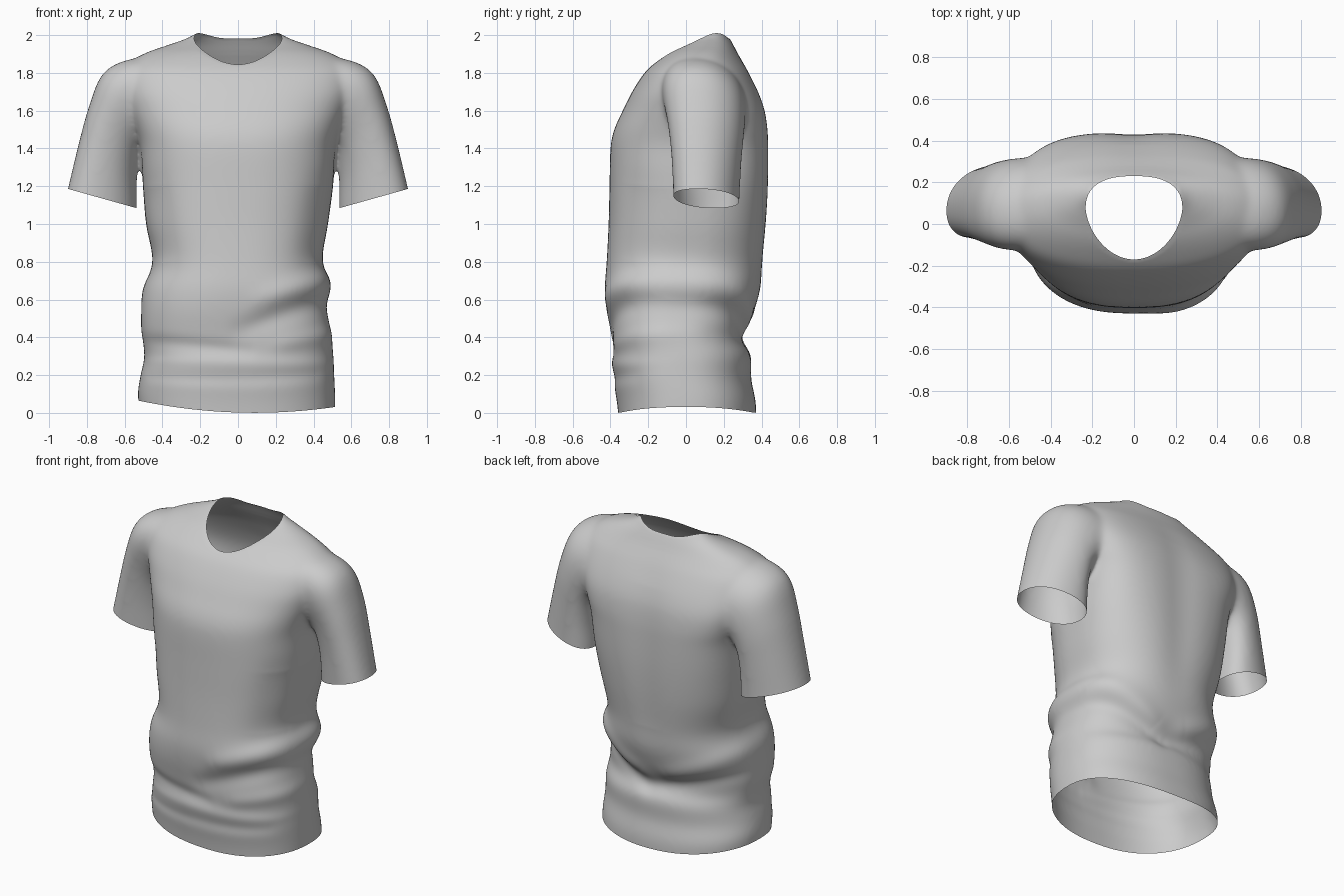
import bpy, bmesh, math
from mathutils import Vector

if "Cube" in bpy.data.objects:
    bpy.data.objects.remove(bpy.data.objects["Cube"])

SEG = 72


def spow(v, n):
    return math.copysign(abs(v) ** (2 / n), v)


def ring(center, u, v, n_front, n_back):
    """Superellipse around center with half axes u and v."""
    pts = []
    for i in range(SEG):
        t = 2 * math.pi * i / SEG
        n = n_back if math.sin(t) > 0 else n_front
        pts.append(center + u * spow(math.cos(t), n) + v * spow(math.sin(t), n))
    return pts


def spline(rows, steps=4):
    """Catmull-Rom interpolation between table rows."""
    out = []
    for i in range(len(rows) - 1):
        p = [rows[max(0, min(len(rows) - 1, i + k))] for k in (-1, 0, 1, 2)]
        for s in range(steps):
            t = s / steps
            out.append([b + .5 * t * (c - a + t * (2 * a - 5 * b + 4 * c - d
                        + t * (3 * (b - c) + d - a))) for a, b, c, d in zip(*p)])
    return out + [list(rows[-1])]


def loft(bm, rings):
    """Closed solid skinned through a list of rings."""
    loops = [[bm.verts.new(p) for p in r] for r in rings]
    for a, b in zip(loops, loops[1:]):
        for i in range(SEG):
            j = (i + 1) % SEG
            bm.faces.new((a[i], a[j], b[j], b[i]))
    bm.faces.new(loops[0][::-1])
    bm.faces.new(loops[-1])


# Torso: z, left x, right x, front y, back y, squareness of the back
TORSO = [
    (-0.10, -.52, .515, -.35, .37, 2.3), (0.05, -.53, .515, -.365, .37, 2.3),
    (0.18, -.515, .51, -.385, .345, 2.3), (0.30, -.495, .505, -.385, .345, 2.3),
    (0.40, -.51, .495, -.395, .31, 2.3), (0.54, -.515, .475, -.42, .36, 2.3),
    (0.66, -.50, .49, -.43, .395, 2.3), (0.80, -.455, .45, -.42, .41, 2.4),
    (1.00, -.49, .48, -.41, .43, 2.6), (1.20, -.505, .505, -.405, .44, 2.9),
    (1.40, -.515, .515, -.40, .44, 3.3), (1.50, -.54, .54, -.38, .435, 3.5),
    (1.60, -.58, .58, -.335, .42, 3.3), (1.70, -.615, .615, -.285, .385, 2.9),
    (1.80, -.615, .615, -.22, .335, 2.6), (1.86, -.57, .57, -.155, .30, 2.3),
    (1.91, -.48, .48, -.085, .27, 2.2), (1.95, -.365, .365, -.01, .25, 2.2),
    (2.00, -.24, .24, .06, .222, 2.2), (2.10, -.12, .12, .09, .17, 2.2)]

# Sleeve: inner x, inner z, outer x, outer z, front y, back y
SLEEVE = [
    (.540, 1.00, .92, 1.10, -.06, .275), (.535, 1.09, .90, 1.19, -.06, .275),
    (.535, 1.25, .845, 1.42, -.07, .285), (.51, 1.39, .79, 1.62, -.09, .30),
    (.44, 1.46, .72, 1.79, -.115, .31), (.36, 1.49, .60, 1.865, -.12, .31),
    (.25, 1.52, .42, 1.89, -.10, .29)]

bm = bmesh.new()
loft(bm, [ring(Vector(((l + r) / 2, (f + b) / 2, z)), Vector(((r - l) / 2, 0, 0)),
               Vector((0, (b - f) / 2, 0)), 2.45, n) for z, l, r, f, b, n in spline(TORSO)])
for s in (1, -1):
    loft(bm, [ring(Vector((s * (xi + xo) / 2, (f + b) / 2, (zi + zo) / 2)),
                   Vector((s * (xo - xi) / 2, -.045, (zo - zi) / 2)),
                   Vector((0, (b - f) / 2, 0)), 2.2, 2.2)
              for xi, zi, xo, zo, f, b in spline(SLEEVE)])
bmesh.ops.recalc_face_normals(bm, faces=bm.faces[:])
mesh = bpy.data.meshes.new("shirt")
bm.to_mesh(mesh)
bm.free()
shirt = bpy.data.objects.new("shirt", mesh)
bpy.context.collection.objects.link(shirt)
bpy.context.view_layer.objects.active = shirt
shirt.select_set(True)

# Fuse torso and sleeves into one cloth surface
m = shirt.modifiers.new("fuse", 'REMESH')
m.mode, m.voxel_size = 'VOXEL', 0.012
m = shirt.modifiers.new("relax", 'SMOOTH')
m.factor, m.iterations = 0.5, 30
for name in ("fuse", "relax"):
    bpy.ops.object.modifier_apply(modifier=name)

# Cloth folds: side (-1 front, 1 back), start x z, end x z, width, height
FOLDS = [
    (-1, .02, .44, .48, .60, .06, -.016), (-1, .12, .60, .48, .72, .06, .014),
    (-1, -.50, .38, .05, .33, .04, -.009), (-1, -.45, .27, .45, .26, .04, .007),
    (-1, -.45, .17, .40, .19, .04, -.007), (-1, .20, .36, .50, .42, .05, .010),
    (-1, .45, 1.2, .40, .8, .09, -.012), (-1, -.45, 1.2, -.40, .8, .09, -.012),
    (1, .50, .72, .10, .47, .06, .016), (1, .48, .58, .05, .38, .05, -.016),
    (1, -.50, .66, -.10, .50, .06, .012), (1, -.50, .52, .05, .38, .05, -.014),
    (1, 0, 1.7, 0, .8, .12, -.012)]

bm = bmesh.new()
bm.from_mesh(shirt.data)
bm.normal_update()
moves = []
for v in bm.verts:
    d = 0
    if abs(v.co.x) < .53 and v.co.z < 1.9:
        p = Vector((v.co.x, v.co.z))
        for side, x0, z0, x1, z1, w, h in FOLDS:
            a, ab = Vector((x0, z0)), Vector((x1 - x0, z1 - z0))
            t = max(0, min(1, (p - a).dot(ab) / ab.dot(ab)))
            fade = max(0, min(1, .5 + side * v.co.y / .25)) * (1 - .5 * (2 * t - 1) ** 4)
            d += h * fade * math.exp(-((p - a - ab * t).length / w) ** 2)
    moves.append((v, v.normal * d))
for v, off in moves:
    v.co += off


def open_hem(co, no, inside):
    """Cut the region along a plane and drop what lies below it."""
    faces = [f for f in bm.faces if all(inside(v.co) for v in f.verts)]
    geom = set(faces)
    for f in faces:
        geom.update(f.verts)
        geom.update(f.edges)
    bmesh.ops.bisect_plane(bm, geom=list(geom), dist=1e-5, plane_co=co, plane_no=no)
    drop = [v for v in bm.verts if inside(v.co) and (v.co - co).dot(no) < -2e-5]
    bmesh.ops.delete(bm, geom=drop, context='VERTS')


# Waist hem and the two sleeve openings
open_hem(Vector((0, 0, 0)), Vector((0, 0, 1)), lambda c: c.z < .3)
for s in (1, -1):
    open_hem(Vector((s * .715, 0, 1.134)), Vector((-s * .27, 0, .963)).normalized(),
             lambda c: s * c.x > .52 and .9 < c.z < 1.4)


# Neck opening, egg shaped in plan
def neck_level(c):
    y = c.y - .07
    half_w = .232 * (1 - (.12 * (-y / .24) if y < 0 else 0))
    half_y = .16 if y > 0 else .24
    n = 2.5 if y > 0 else 2.0
    return (abs(c.x / half_w) ** n + abs(y / half_y) ** n) ** (1 / n)


bmesh.ops.delete(bm, geom=[v for v in bm.verts if v.co.z > 1.6 and neck_level(v.co) < 1],
                 context='VERTS')
rim = [v for v in bm.verts if v.is_boundary and v.co.z > 1.6]
for _ in range(10):
    mean = [sum((e.other_vert(v).co for e in v.link_edges if e.is_boundary), Vector()) / 2
            for v in rim]
    for v, c in zip(rim, mean):
        if sum(e.is_boundary for e in v.link_edges) == 2:
            v.co = v.co.lerp(c, .5)
        k = neck_level(v.co)
        v.co.x /= k
        v.co.y = .07 + (v.co.y - .07) / k

# Waist hem rises toward the sides
for v in bm.verts:
    if v.co.z < .3:
        v.co.z += (1 - v.co.z / .3) * (.17 * v.co.x ** 2 - .03 * v.co.x + .002)

bm.to_mesh(shirt.data)
bm.free()
bpy.ops.object.shade_smooth()
